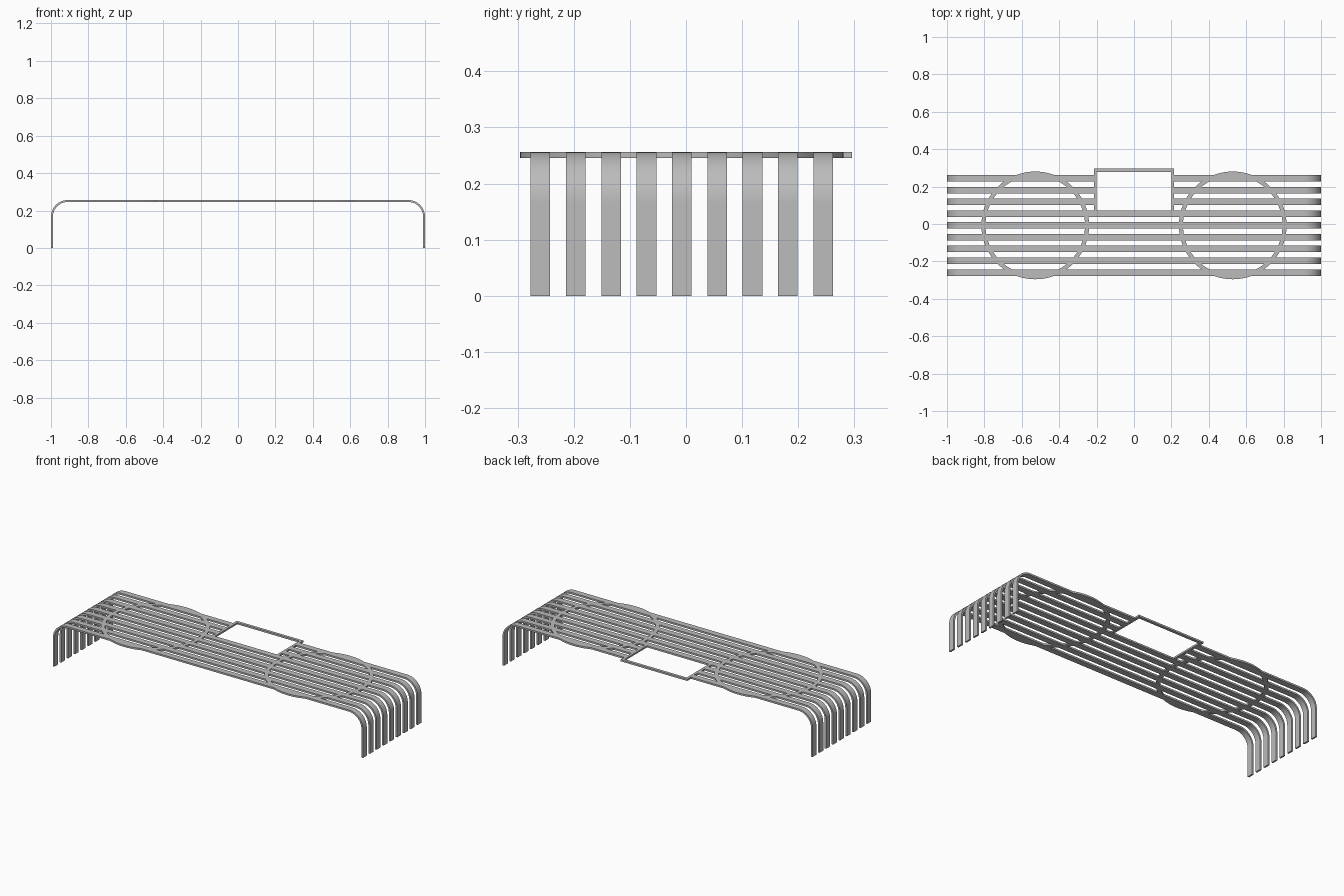
import bpy, bmesh
from math import sin, cos, pi

if "Cube" in bpy.data.objects:
    bpy.data.objects.remove(bpy.data.objects["Cube"], do_unlink=True)

TOP, THICK, BEND = 0.256, 0.01, 0.09
BAR_W, PITCH, MID_Y = 0.035, 0.063, -0.0075

grey = bpy.data.materials.new("plain grey")
grey.use_nodes = True
grey.diffuse_color = (0.5, 0.5, 0.5, 1)
grey.node_tree.nodes["Principled BSDF"].inputs["Base Color"].default_value = (0.5, 0.5, 0.5, 1)


def solid(name, outer, inner, move, closed):
    """Extrude the strip between two matching outlines by the vector move."""
    bm = bmesh.new()
    a = [bm.verts.new(p) for p in outer]
    b = [bm.verts.new(p) for p in inner]
    n = len(a)
    for i in range(n if closed else n - 1):
        j = (i + 1) % n
        bm.faces.new((a[i], a[j], b[j], b[i]))
    ext = bmesh.ops.extrude_face_region(bm, geom=bm.faces[:], use_keep_orig=True)
    bmesh.ops.translate(bm, vec=move, verts=[g for g in ext["geom"] if isinstance(g, bmesh.types.BMVert)])
    bmesh.ops.recalc_face_normals(bm, faces=bm.faces[:])
    mesh = bpy.data.meshes.new(name)
    bm.to_mesh(mesh)
    bm.free()
    mesh.materials.append(grey)
    obj = bpy.data.objects.new(name, mesh)
    bpy.context.collection.objects.link(obj)
    bpy.ops.object.select_all(action='DESELECT')
    obj.select_set(True)
    bpy.context.view_layer.objects.active = obj
    bpy.ops.object.shade_smooth_by_angle(angle=pi / 6)
    return obj


def half_path(inset, y, side, start):
    """Flat run from the middle, rounded bend, then the leg down to the floor."""
    r, cx, cz = BEND - inset, 1 - BEND, TOP - BEND
    pts = [(side * start, y, TOP - inset)]
    for k in range(13):
        t = pi / 2 * (1 - k / 12)
        pts.append((side * (cx + r * cos(t)), y, cz + r * sin(t)))
    return pts + [(side * (1 - inset), y, 0)]


def full_path(inset, y):
    return half_path(inset, y, -1, 0)[:0:-1] + half_path(inset, y, 1, 0)[1:]


# Slats: the three rearmost stop at the window frame
for i in range(9):
    y = MID_Y + (i - 4) * PITCH - BAR_W / 2
    if i < 6:
        solid(f"slat_{i + 1}", full_path(0, y), full_path(THICK, y), (0, BAR_W, 0), False)
    else:
        for side, word in ((1, "left"), (-1, "right")):
            solid(f"slat_{i + 1}_{word}", half_path(0, y, side, 0.208),
                  half_path(THICK, y, side, 0.208), (0, BAR_W, 0), False)

# Round hoops set into the slats
for side, word in ((1, "left"), (-1, "right")):
    def circle(r):
        return [(side * 0.528 + r * cos(2 * pi * k / 96), MID_Y + r * sin(2 * pi * k / 96), TOP)
                for k in range(96)]
    solid(f"hoop_{word}", circle(0.288), circle(0.266), (0, 0, -THICK), True)


# Rectangular window frame at the rear
def rectangle(x, y0, y1):
    return [(-x, y0, TOP), (x, y0, TOP), (x, y1, TOP), (-x, y1, TOP)]


solid("window_frame", rectangle(0.215, 0.048, 0.2955), rectangle(0.2, 0.066, 0.279),
      (0, 0, -THICK), True)
